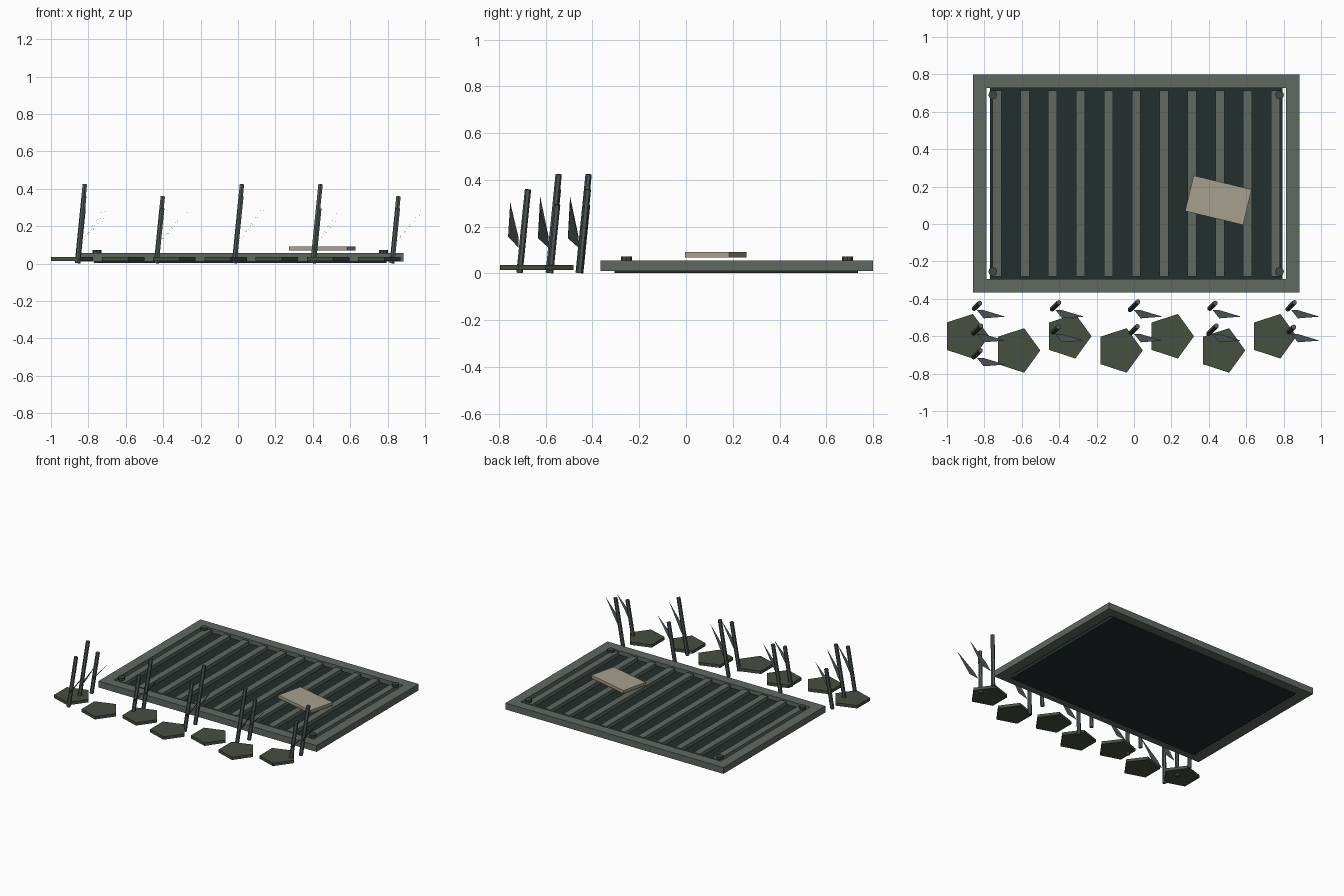
import bpy, math
from mathutils import Matrix, Euler

if "Cube" in bpy.data.objects:
    bpy.data.objects.remove(bpy.data.objects["Cube"])


def material(name, r, g, b):
    lin = [((c / 255 + 0.055) / 1.055) ** 2.4 for c in (r, g, b)]
    m = bpy.data.materials.new(name)
    m.diffuse_color = (*lin, 1)
    m.use_nodes = True
    m.node_tree.nodes["Principled BSDF"].inputs["Base Color"].default_value = m.diffuse_color
    return m


METAL = material("worn grey green metal", 96, 104, 97)
DARK = material("dark drain void", 34, 46, 45)
BOLT = material("dark bolt metal", 62, 72, 66)
PAPER = material("faded beige board", 166, 160, 143)
STONE = material("mossy stone", 70, 78, 64)
REED = material("grey reed", 82, 92, 90)


def finish(ob, name, mat):
    ob.name = ob.data.name = name
    ob.data.materials.append(mat)
    return ob


def box(name, x0, x1, y0, y1, z0, z1, mat, turn=0):
    bpy.ops.mesh.primitive_cube_add(size=1)
    ob = bpy.context.object
    ob.data.transform(Matrix.Diagonal((x1 - x0, y1 - y0, z1 - z0, 1)))
    ob.location = ((x0 + x1) / 2, (y0 + y1) / 2, (z0 + z1) / 2)
    ob.rotation_euler.z = turn
    return finish(ob, name, mat)


def prism(name, sides, r, depth, loc, mat, rot=(0, 0, 0), spin=0):
    bpy.ops.mesh.primitive_cylinder_add(vertices=sides, radius=r, depth=depth)
    ob = bpy.context.object
    ob.data.transform(Matrix.Rotation(spin, 4, 'Z'))
    ob.location = loc
    ob.rotation_euler = rot
    return finish(ob, name, mat)


# outer frame of four rails
X0, X1, Y0, Y1, W = -0.86, 0.885, -0.366, 0.80, 0.072
ZB, ZT = 0.01, 0.056
box("front_rail", X0, X1, Y0, Y0 + W, ZB, ZT, METAL)
box("back_rail", X0, X1, Y1 - W, Y1, ZB, ZT, METAL)
box("left_rail", X0, X0 + W, Y0 + W, Y1 - W, ZB, ZT, METAL)
box("right_rail", X1 - W, X1, Y0 + W, Y1 - W, ZB, ZT, METAL)

# dark backing plate and slats
box("backing_plate", -0.77, 0.795, -0.305, 0.735, 0.002, 0.026, DARK)
for i in range(11):
    x = -0.733 + 0.149 * i
    box(f"slat_{i + 1}", x - 0.024, x + 0.024, -0.281, 0.713, 0.024, 0.053, METAL)

# corner bolts
for x in (-0.755, 0.778):
    for y in (-0.254, 0.69):
        prism("corner_bolt", 8, 0.024, 0.018, (x, y, 0.063), BOLT)

# loose board lying on the grate
box("loose_board", 0.2915, 0.6105, 0.0295, 0.2245, 0.069, 0.091, PAPER, math.radians(-13.5))

# staggered pentagon stones, one corner towards +x
for i in range(7):
    prism(f"stone_{i + 1}", 5, 0.125, 0.021,
          (-0.9 + 0.274 * i, -0.60 - 0.076 * (i % 2), 0.025), STONE, spin=-math.pi / 2)

# leaning reeds, each with a single flat leaf
for i in range(11):
    x, y = -0.84 + 0.42 * (i % 5), -0.4375 - 0.128 * (i // 5)
    h = 0.295 + 0.065 * (i % 3)
    prism(f"reed_stem_{i + 1}", 6, 0.0135, h, (x, y, h / 2 + 0.001), REED, (-0.1, 0.1, 0))
    leaf = bpy.data.meshes.new("leaf")
    tip = 0.16 + 0.4 * h
    zm = 0.11 + (tip - 0.11) * 0.24
    leaf.from_pydata([(0, -0.022, 0.11), (0.036, -0.023, zm), (0.152, -0.058, tip),
                      (0.036, -0.067, zm)], [], [(0, 1, 2, 3)])
    ob = bpy.data.objects.new("leaf", leaf)
    bpy.context.collection.objects.link(ob)
    ob.location = (x, y, 0)
    finish(ob, f"reed_leaf_{i + 1}", REED)
